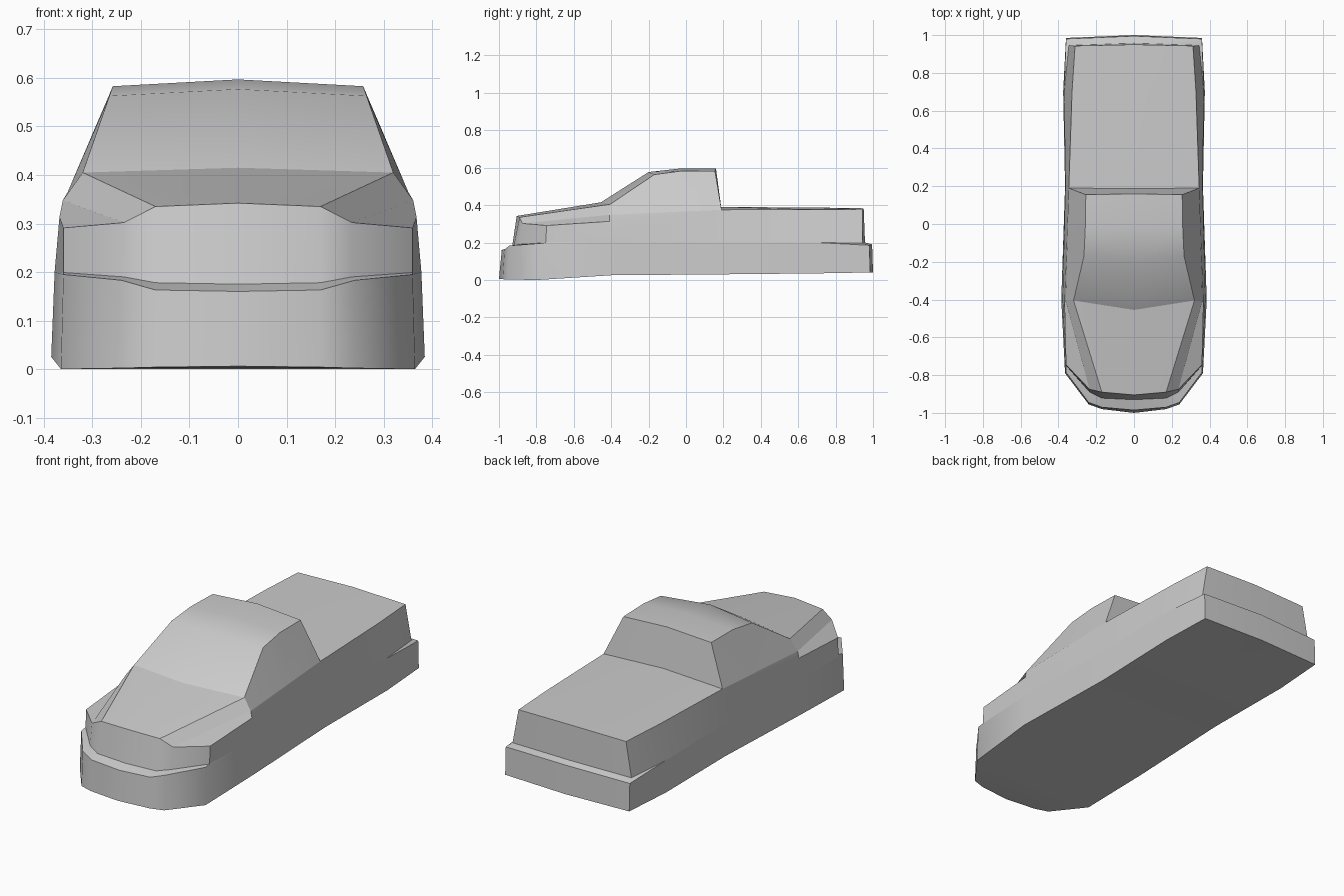
import bpy, bmesh
from math import radians
from mathutils import Vector as V

if "Cube" in bpy.data.objects:
    bpy.data.objects.remove(bpy.data.objects["Cube"])


def part(name, polys):
    """Half shell from polygons, mirrored across x = 0, facing outward."""
    bm = bmesh.new()
    for poly in polys:
        unique = [p for i, p in enumerate(poly) if all((p - q).length > 1e-5 for q in poly[:i])]
        if len(unique) > 2:
            bm.faces.new([bm.verts.new(p) for p in unique])
    bmesh.ops.remove_doubles(bm, verts=bm.verts, dist=1e-5)
    bmesh.ops.recalc_face_normals(bm, faces=bm.faces)
    inside = V((0, 0, 0.15))
    if sum(f.normal.dot(f.calc_center_median() - inside) * f.calc_area() for f in bm.faces) < 0:
        bmesh.ops.reverse_faces(bm, faces=bm.faces)
    mesh = bpy.data.meshes.new(name)
    bm.to_mesh(mesh)
    bm.free()
    ob = bpy.data.objects.new(name, mesh)
    bpy.context.collection.objects.link(ob)
    bpy.ops.object.select_all(action='DESELECT')
    ob.select_set(True)
    bpy.context.view_layer.objects.active = ob
    bpy.ops.object.shade_smooth_by_angle(angle=radians(40))
    ob.modifiers.new("mirror", 'MIRROR')
    return ob


def grid(*rows):
    """Quads between successive rows of points."""
    return [[a[i], a[i + 1], b[i + 1], b[i]]
            for a, b in zip(rows, rows[1:]) for i in range(len(a) - 1)]


def row(*pts):
    return [V(p) for p in pts]


def centred(pts):
    return [V((0, p.y, p.z)) for p in pts]


# Plan outlines from nose centre to tail centre, at rising heights
sill = row((0, -1, .006), (.17, -.98, .004), (.24, -.955, .002), (.365, -.79, 0),
           (.385, -.4, .025), (.365, .2, .03), (.375, .7, .035), (.36, .985, .04), (0, 1, .04))
bumper = row((0, -.985, .16), (.17, -.97, .163), (.24, -.945, .183), (.36, -.785, .195),
             (.378, -.4, .2), (.363, .2, .2), (.37, .7, .2), (.36, .98, .185), (0, .995, .19))
ledge = row((0, -.93, .175), (.17, -.922, .178), (.235, -.89, .19), (.36, -.75, .199))
ledge += bumper[4:7] + row((.345, .945, .197), (0, .957, .2))
top = row((0, -.905, .342), (.17, -.89, .335), (.235, -.875, .302), (.36, -.745, .291),
          (.368, -.41, .313), (.345, .19, .375), (.328, .7, .377), (.312, .943, .378),
          (0, .95, .383))

# Corners around the cabin
fender = V((.361, -.41, .348))
pillar = V((.32, -.405, .405))
cowl = V((0, -.455, .415))
side_mid = fender.lerp(top[5], .6)
roof_edge = row((.265, -.17, .563), (.258, -.02, .583), (.255, .155, .581))
roof_mid = row((0, -.2, .577), (0, -.02, .597), (0, .16, .597))
bed_front = V((0, .188, .39))

# Underside, bumpers and bumper ledges
part("lower_body", grid(centred(sill), sill, bumper, ledge))

# Nose, flanks and tail panel
part("upper_body", grid(ledge, top) + [[top[4], top[5], fender]])

# Hood, its sloping flanks and the headlight strips
part("hood", [[top[0], top[1], pillar, cowl]])
part("hood_flanks", [[top[1], top[2], fender, pillar]])
part("headlight_strips", [[top[2], top[3], top[4], fender]])

# Cabin: windscreen, roof, rear window and sides
part("cabin", grid([cowl] + roof_mid + [bed_front], [pillar] + roof_edge + [top[5]])
     + [[pillar, fender, side_mid, roof_edge[0]],
        [side_mid, roof_edge[1], roof_edge[0]],
        [side_mid, top[5], roof_edge[2], roof_edge[1]]])

# Flat cover over the load bed
bed_centre = [bed_front, V((0, .7, .387)), top[8]]
part("bed_cover", grid(bed_centre, top[5:8]))
